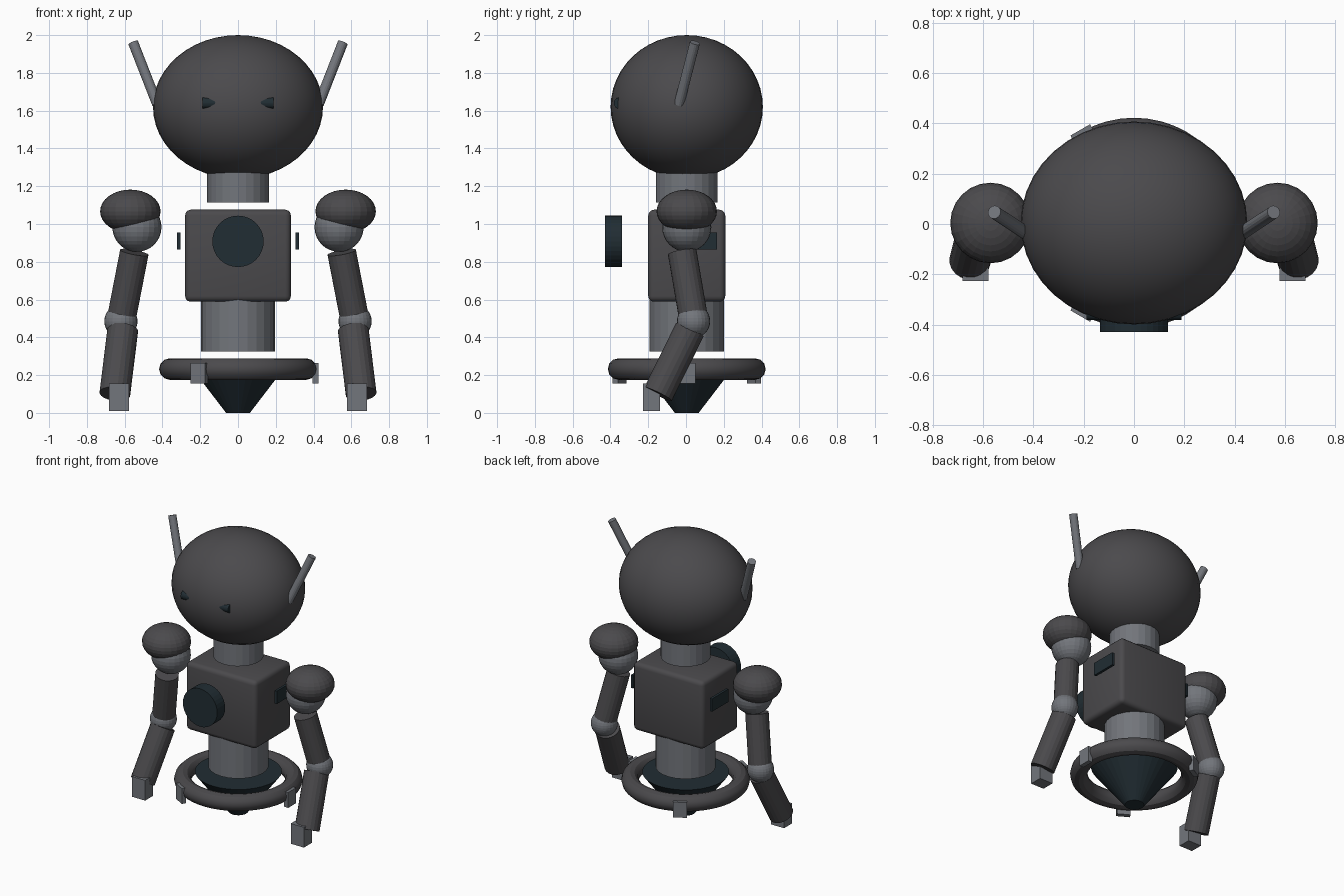
import bpy, bmesh, math
from mathutils import Vector, Matrix

if "Cube" in bpy.data.objects:
    bpy.data.objects.remove(bpy.data.objects["Cube"])


def material(name, rgb):
    m = bpy.data.materials.new(name)
    m.diffuse_color = (*rgb, 1)
    m.use_nodes = True
    m.node_tree.nodes["Principled BSDF"].inputs["Base Color"].default_value = m.diffuse_color
    return m


DARK = material("dark_shell", (0.07, 0.068, 0.073))
GREY = material("joint_grey", (0.17, 0.18, 0.2))
TEAL = material("dark_teal", (0.015, 0.026, 0.033))
CY = 0.004  # body centre line in y


def finish(name, bm, mat, smooth=False):
    bmesh.ops.recalc_face_normals(bm, faces=bm.faces[:])
    me = bpy.data.meshes.new(name)
    bm.to_mesh(me)
    bm.free()
    me.materials.append(mat)
    ob = bpy.data.objects.new(name, me)
    bpy.context.collection.objects.link(ob)
    if smooth:
        bpy.ops.object.select_all(action='DESELECT')
        bpy.context.view_layer.objects.active = ob
        ob.select_set(True)
        bpy.ops.object.shade_smooth_by_angle()
    return ob


def rod(name, a, b, r1, mat, r2=None, sides=24):
    """Cylinder or cone from point a to point b."""
    a, b = Vector(a), Vector(b)
    d = b - a
    rot = Vector((0, 0, 1)).rotation_difference(d).to_matrix().to_4x4()
    bm = bmesh.new()
    bmesh.ops.create_cone(bm, cap_ends=True, segments=sides, radius1=r1,
                          radius2=r1 if r2 is None else r2, depth=d.length,
                          matrix=Matrix.Translation((a + b) / 2) @ rot)
    return finish(name, bm, mat)


def ball(name, c, radii, mat, u=24, v=16, smooth=False):
    bm = bmesh.new()
    bmesh.ops.create_uvsphere(bm, u_segments=u, v_segments=v, radius=1,
                              matrix=Matrix.Translation(c) @ Matrix.Diagonal((*radii, 1)))
    return finish(name, bm, mat, smooth)


def box(name, c, size, mat, angle=0.0, bevel=0.0):
    bm = bmesh.new()
    bmesh.ops.create_cube(bm, size=1, matrix=Matrix.Translation(c)
                          @ Matrix.Rotation(angle, 4, 'Z') @ Matrix.Diagonal((*size, 1)))
    if bevel:
        bmesh.ops.bevel(bm, geom=bm.edges[:], offset=bevel, segments=3,
                        profile=0.5, affect='EDGES')
    return finish(name, bm, mat, bevel > 0)


# head, visor bar showing as two eyes, neck
ball("head", (0, CY, 1.62), (0.45, 0.403, 0.38), DARK, 40, 24, True)
rod("eye_bar", (-0.188, -0.352, 1.64), (0.188, -0.352, 1.64), 0.03, TEAL)
rod("neck", (0, CY, 1.115), (0, CY, 1.32), 0.163, GREY)

# torso, floating chest disc, waist
box("torso", (0, CY, 0.832), (0.56, 0.408, 0.487), DARK, bevel=0.03)
rod("chest_disc", (0, -0.43, 0.908), (0, -0.34, 0.908), 0.136, TEAL, sides=32)
rod("waist", (0, CY, 0.325), (0, CY, 0.62), 0.196, GREY)

# hover cone and ring with three tabs
rod("hover_cone", (0, CY, 0), (0, CY, 0.287), 0.063, TEAL, r2=0.283, sides=32)
bpy.ops.mesh.primitive_torus_add(location=(0, CY, 0.232), major_radius=0.361, minor_radius=0.057,
                                 major_segments=48, minor_segments=12)
ring = bpy.context.object
ring.name = "hover_ring"
ring.data.materials.append(DARK)
bpy.ops.object.shade_smooth_by_angle()
for i in range(3):
    t = i * math.tau / 3
    box(f"ring_tab_{i + 1}", (0.411 * math.cos(t), CY + 0.411 * math.sin(t), 0.21),
        (0.032, 0.09, 0.11), GREY, angle=t)

# mirrored sides: antenna, vent, arm
for s, side in ((-1, "left"), (1, "right")):
    rod(f"antenna_{side}", (s * 0.428, -0.037, 1.635), (s * 0.555, 0.047, 1.96), 0.027, GREY, sides=16)
    box(f"side_vent_{side}", (s * 0.313, 0.072, 0.91), (0.018, 0.185, 0.092), TEAL)
    ball(f"shoulder_pad_{side}", (s * 0.57, CY, 1.067), (0.16, 0.16, 0.115), DARK)
    ball(f"shoulder_joint_{side}", (s * 0.535, CY, 0.983), (0.13,) * 3, GREY)
    rod(f"upper_arm_{side}", (s * 0.549, -0.02, 0.85), (s * 0.617, 0.04, 0.5), 0.077, DARK, sides=20)
    ball(f"elbow_{side}", (s * 0.62, 0.04, 0.485), (0.088,) * 3, GREY)
    rod(f"forearm_{side}", (s * 0.61, 0.02, 0.44), (s * 0.652, -0.148, 0.10), 0.082, DARK, sides=20)
    box(f"hand_{side}", (s * 0.63, -0.182, 0.082), (0.104, 0.09, 0.145), GREY)
